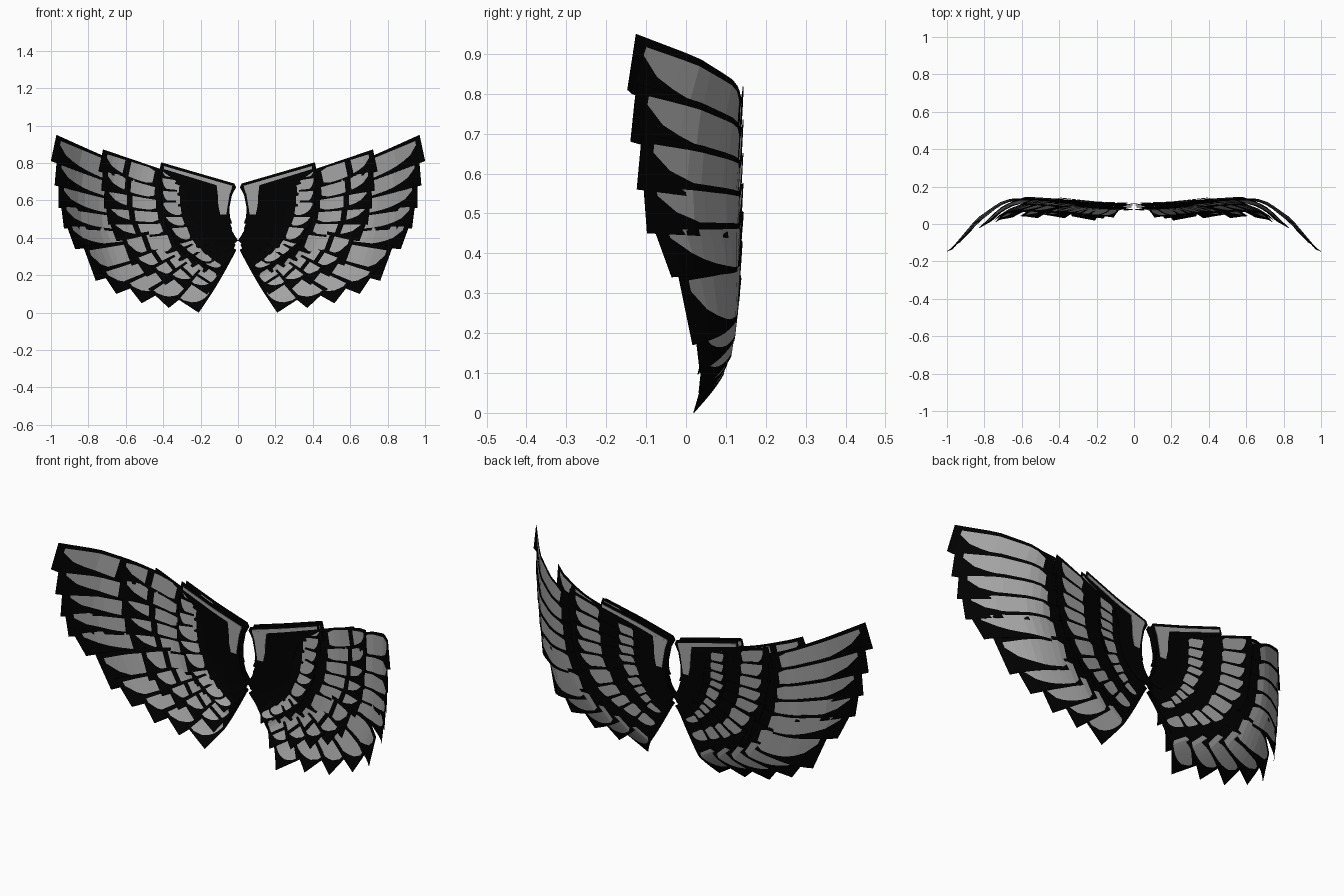
import bpy, bmesh, math
from mathutils import Vector

if "Cube" in bpy.data.objects:
    bpy.data.objects.remove(bpy.data.objects["Cube"])


def material(name, v):
    m = bpy.data.materials.new(name)
    m.diffuse_color = (v, v, v, 1)
    m.use_nodes = True
    m.node_tree.nodes["Principled BSDF"].inputs["Base Color"].default_value = m.diffuse_color
    return m


MATS = [material("black", 0.0), material("grey", 0.36)]

# Wing curvature seen from the top (x, y); straight between points
BEND = [(0, .095), (.2, .103), (.4, .125), (.56, .135), (.66, .13), (.72, .11),
        (.84, .025), (.97, -.13), (1.1, -.18)]


def wing_y(x):
    x = max(x, 0)
    for (x0, y0), (x1, y1) in zip(BEND, BEND[1:]):
        if x <= x1:
            return y0 + (y1 - y0) * (x - x0) / (x1 - x0)


# Lower tip corner (x, z), end angle and width of the ten long feathers
TIPS = [(1.0, .81, 12, .143), (.98, .68, 5, .145), (.96, .56, 1, .14),
        (.93, .45, -7, .14), (.87, .34, -20, .15), (.76, .17, -20, .2),
        (.65, .10, -34, .16), (.515, .05, -38, .15), (.37, .025, -47, .15),
        (.21, 0.0, -57, .15)]


def finish(name, bm):
    me = bpy.data.meshes.new(name)
    bm.to_mesh(me)
    bm.free()
    for m in MATS:
        me.materials.append(m)
    ob = bpy.data.objects.new(name, me)
    bpy.context.collection.objects.link(ob)
    s = ob.modifiers.new("thickness", 'SOLIDIFY')
    s.thickness = .002
    s.offset = 0
    ob.modifiers.new("mirror", 'MIRROR').use_axis[0] = True
    return ob


def feather(bm, root, tip, ang, w0, w1, off, tilt, patch, dip, curl, gap):
    """Tapered strip following the wing curve, with a leaf-shaped grey inset.
    The outer part curls forward by the given amount."""
    a = math.radians(ang)
    perp = Vector((-math.sin(a), math.cos(a)))
    lo0, hi0 = root - perp * w0 / 2, root + perp * w0 / 2
    lo1, hi1 = tip, tip + perp * w1
    p0, p1 = patch
    n = 8
    stations = [p0 * k / 4 for k in range(4)] + [p0 + (p1 - p0) * k / n for k in range(n + 1)] + [1]
    rows = []
    for s in stations:
        t = max(0, min(1, (s - p0) / (p1 - p0)))
        v1 = .1 + .48 * t ** 3
        v2 = .9 - .05 * t
        if t == 0:
            v1, v2 = .2, .8
        if t == 1:
            v1, v2 = .7, .85
        lo, hi = lo0.lerp(lo1, s), hi0.lerp(hi1, s)
        bend = curl * max(0, (s - .65) / .35) ** 1.2
        row = []
        for v in (0, v1, v2, 1):
            p = lo.lerp(hi, v)
            z = p.y - dip * math.sin(math.pi * s)
            y = wing_y(p.x) + off - bend + (v * 2 - 1) * (.002 + tilt * s)
            row.append(bm.verts.new((p.x, y, z)))
        rows.append(row)
    for k in range(len(rows) - 1):
        for c in range(3):
            f = bm.faces.new((rows[k][c], rows[k + 1][c], rows[k + 1][c + 1], rows[k][c + 1]))
            grey = c == 1 and 4 <= k < 4 + n and k - 4 != gap
            f.material_index = 1 if grey else 0


def feather_layer(name, top_root, reach, w0, wide, off, tilt, patch, curl, dip=0, gap=-1):
    bm = bmesh.new()
    low_root = Vector((.042, .357))
    for i, (x, z, ang, w) in enumerate(TIPS):
        root = Vector(top_root).lerp(low_root, i / 9)
        tip = root.lerp(Vector((x, z)), reach)
        feather(bm, root, tip, ang, w0, w * wide, off, tilt, patch, dip, curl(i), gap)
    return finish(name, bm)


# Long flight feathers in the middle, shorter curling rows in front, flush rows behind
feather_layer("flight_feathers", (.08, .55), 1, .08, 1, 0, .003, (.63, .97),
              lambda i: (0, 0, 0, .01, .02, .06, .09, .095, .085, .08)[i], .015)
feather_layer("middle_feathers_front", (.06, .605), .73, .08, .84, -.008, .002, (.58, .96),
              lambda i: .06, gap=4)
feather_layer("short_feathers_front", (.05, .65), .4, .08, .64, -.015, .002, (.72, .97),
              lambda i: .045 * min(1, i / 3))
feather_layer("middle_feathers_back", (.06, .59), .58, .08, .72, .006, .001, (.68, .93),
              lambda i: 0)
feather_layer("short_feathers_back", (.05, .64), .3, .08, .6, .01, .001, (.66, .95),
              lambda i: 0)


def strip(name, left, right, off, mat, n=8):
    """Plate between two x-z polylines of equal length, laid on the wing curve."""
    bm = bmesh.new()
    rows = []
    for a, b in zip(left, right):
        row = []
        for k in range(n + 1):
            p = Vector(a).lerp(Vector(b), k / n)
            row.append(bm.verts.new((p.x, wing_y(p.x) + off, p.y)))
        rows.append(row)
    for r0, r1 in zip(rows, rows[1:]):
        for k in range(n):
            bm.faces.new((r0[k], r0[k + 1], r1[k + 1], r1[k])).material_index = mat
    return finish(name, bm)


# Black shoulder panels and grey edge trim on both sides
INNER = [(.02, .69), (.01, .67), (.032, .63), (.046, .56), (.046, .48), (.03, .43), (0, .385), (.028, .36)]
OUTER = [(.40, .80), (.41, .76), (.30, .68), (.27, .6), (.25, .5), (.21, .44), (.15, .385), (.10, .35)]
OUTER_BACK = OUTER[:2] + [(.22, .68), (.19, .6), (.18, .5), (.16, .44), (.11, .39), (.07, .36)]
for side, off, outer in (("front", -.02, OUTER), ("back", .0135, OUTER_BACK)):
    sg = math.copysign(1, off)
    strip("shoulder_panel_" + side, INNER, outer, off, 0)
    strip("top_trim_" + side, [(.03, .678), (.04, .658)], [(.395, .783), (.395, .767)],
          off + sg * .0025, 1)
    strip("inner_trim_" + side, [(.03, .672), (.045, .63), (.057, .56), (.062, .525)],
          [(.115, .685), (.108, .63), (.105, .57), (.095, .525)], off + sg * .0027, 1, 3)
